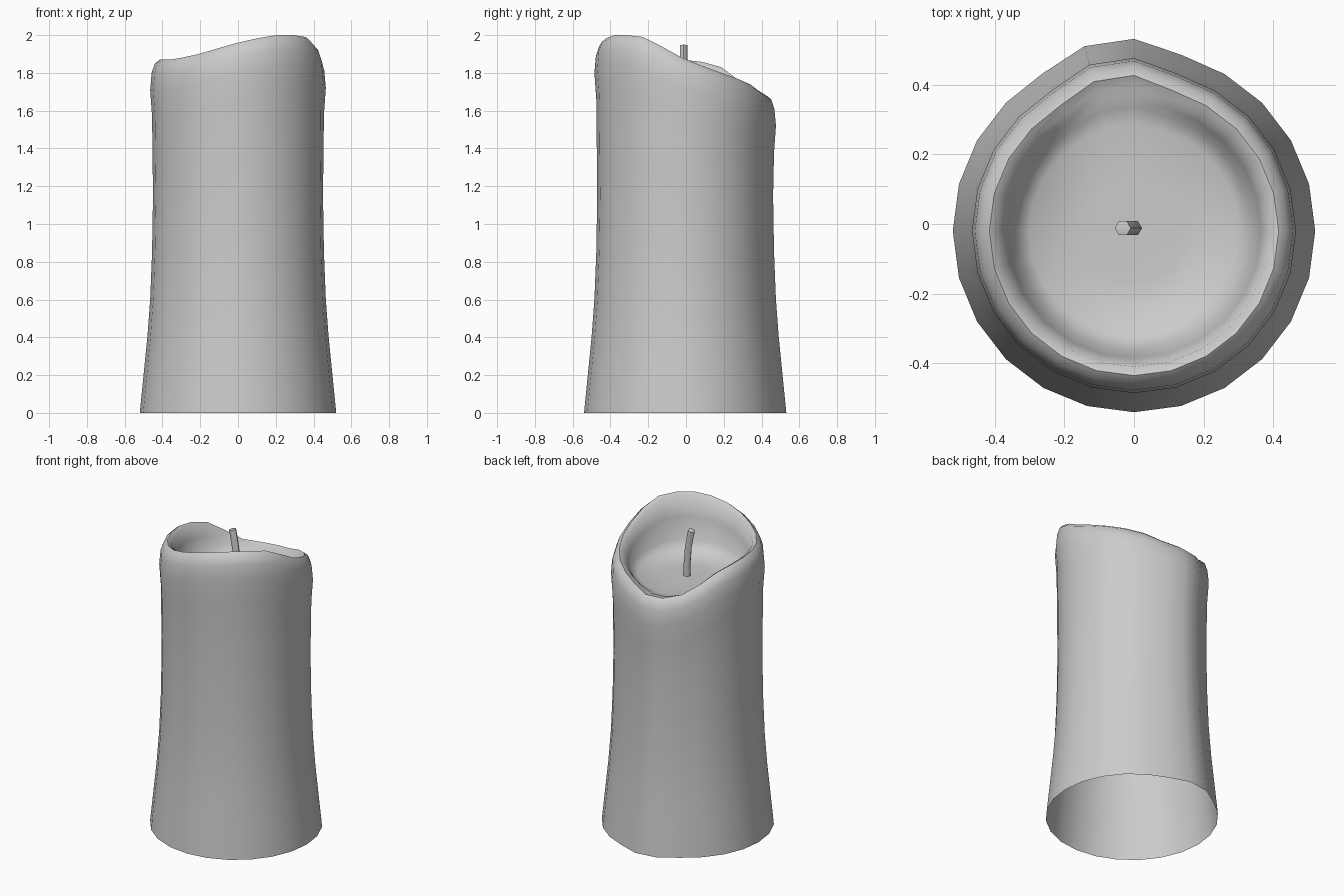
import bpy, bmesh, math
from mathutils import Vector

cube = bpy.data.objects.get("Cube")
if cube:
    bpy.data.objects.remove(cube)

wax = bpy.data.materials.new("pale grey wax")
wax.use_nodes = True
wax.diffuse_color = (0.6, 0.6, 0.6, 1)
wax.node_tree.nodes["Principled BSDF"].inputs["Base Color"].default_value = (0.6, 0.6, 0.6, 1)

SIDES = 24
CENTRE_Y = -0.02
FLOOR = 1.64
# Height of the melted rim every 30 degrees, from +x towards +y
RIM = [1.88, 1.80, 1.74, 1.68, 1.70, 1.83, 1.87, 1.87, 1.90, 1.96, 2.0, 1.99]


def rim_height(angle):
    """Smooth closed curve through the rim heights."""
    t = angle / math.tau * len(RIM)
    i, f = int(t), t % 1
    a, b, c, d = (RIM[(i + k) % len(RIM)] for k in (-1, 0, 1, 2))
    h = b + 0.5 * f * (c - a + f * (2*a - 5*b + 4*c - d + f * (3*(b - c) + d - a)))
    return min(h, 2.0)


def loft(name, rings, cap_start=False, tip=None):
    """Skin a list of point rings, closing the last one with a tip point."""
    bm = bmesh.new()
    loops = [[bm.verts.new(p) for p in ring] for ring in rings]
    n = len(loops[0])
    for low, high in zip(loops, loops[1:]):
        for i in range(n):
            j = (i + 1) % n
            bm.faces.new((low[i], low[j], high[j], high[i]))
    if cap_start:
        bm.faces.new(loops[0][::-1])
    if tip:
        peak = bm.verts.new(tip)
        for i in range(n):
            bm.faces.new((loops[-1][i], loops[-1][(i + 1) % n], peak))
    mesh = bpy.data.meshes.new(name)
    bm.to_mesh(mesh)
    bm.free()
    mesh.materials.append(wax)
    obj = bpy.data.objects.new(name, mesh)
    bpy.context.collection.objects.link(obj)
    bpy.ops.object.select_all(action="DESELECT")
    obj.select_set(True)
    bpy.context.view_layer.objects.active = obj
    bpy.ops.object.shade_smooth_by_angle(angle=math.radians(60))
    return obj


def ring(radius, height):
    """Ring with a soft bulge of run-down wax at the back."""
    points = []
    for i in range(SIDES):
        a = math.tau * i / SIDES
        bulge = 0.04 * math.exp(-((math.degrees(a) - 97) / 14) ** 2)
        r = radius + bulge * min(1, radius / 0.4) ** 4
        points.append((r * math.cos(a), CENTRE_Y + r * math.sin(a), height(rim_height(a))))
    return points


# Candle body: flared open foot, waist, rounded rim and melted basin
body = [(0.52, 0), (0.498, 0.22), (0.48, 0.4), (0.465, 0.6), (0.455, 0.85), (0.45, 1.15)]
shoulder = [(0.455, 0.3), (0.465, 0.16), (0.457, 0.07), (0.44, 0.02), (0.415, 0), (0.39, 0.015)]
basin = [(0.365, 0.6), (0.34, 0.2), (0.3, 0.04), (0.15, 0)]
rings = [ring(r, lambda h, z=z: z) for r, z in body]
rings += [ring(r, lambda h, d=d: h - d) for r, d in shoulder]
rings += [ring(r, lambda h, k=k: FLOOR + k * (h - FLOOR)) for r, k in basin]
loft("candle_body", rings, tip=(0, CENTRE_Y, FLOOR))

# Wick: thin six-sided stem curving towards -x
path = [(0.0, 1.62), (0.0, 1.72), (-0.008, 1.82), (-0.022, 1.9), (-0.032, 1.945)]
stem = [[(x + 0.023 * math.cos(k * math.tau / 6), -0.012 + 0.023 * math.sin(k * math.tau / 6),
          z + 0.2 * 0.023 * math.cos(k * math.tau / 6)) for k in range(6)] for x, z in path]
loft("wick", stem, cap_start=True, tip=(-0.033, -0.012, 1.95))
